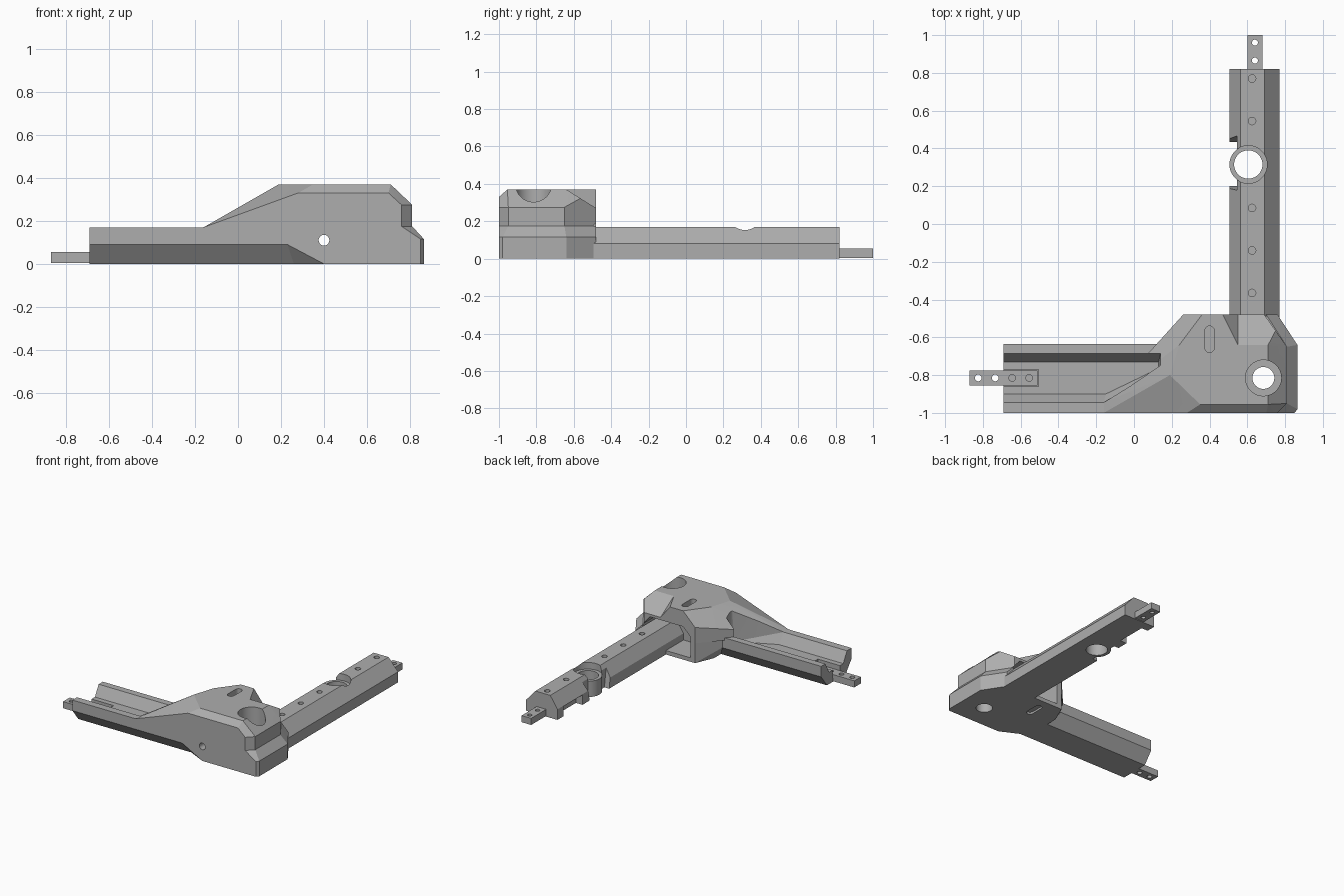
import bpy, bmesh
from mathutils import Matrix, Vector

cube = bpy.data.objects.get("Cube")
if cube:
    bpy.data.objects.remove(cube, do_unlink=True)

grey = bpy.data.materials.new("plain_grey")
grey.use_nodes = True
grey.diffuse_color = (0.42, 0.42, 0.42, 1)
grey.node_tree.nodes["Principled BSDF"].inputs["Base Color"].default_value = (0.42, 0.42, 0.42, 1)


def finish(bm, name):
    bmesh.ops.recalc_face_normals(bm, faces=bm.faces)
    mesh = bpy.data.meshes.new(name)
    bm.to_mesh(mesh)
    bm.free()
    mesh.materials.append(grey)
    ob = bpy.data.objects.new(name, mesh)
    bpy.context.collection.objects.link(ob)
    return ob


def hull(name, points):
    bm = bmesh.new()
    verts = [bm.verts.new(p) for p in points]
    out = bmesh.ops.convex_hull(bm, input=verts)
    spare = {g for g in out["geom_interior"] + out["geom_unused"] if isinstance(g, bmesh.types.BMVert)}
    bmesh.ops.delete(bm, geom=list(spare), context='VERTS')
    bmesh.ops.dissolve_limit(bm, angle_limit=0.005, verts=bm.verts, edges=bm.edges)
    return finish(bm, name)


def layer(z, *xy):
    return [(x, y, z) for x, y in xy]


def box(name, x0, x1, y0, y1, z0, z1):
    return hull(name, [(x, y, z) for x in (x0, x1) for y in (y0, y1) for z in (z0, z1)])


def cylinder(x, y, z0, z1, r, sides=32, name="cutter"):
    bm = bmesh.new()
    bmesh.ops.create_cone(bm, cap_ends=True, segments=sides, radius1=r, radius2=r, depth=z1 - z0,
                          matrix=Matrix.Translation((x, y, (z0 + z1) / 2)))
    return finish(bm, name)


def slot(x, y0, y1, z0, z1, r):
    a = cylinder(x, y0 + r, z0, z1, r, 20)
    pts = [Vector(v.co) for v in a.data.vertices]
    bpy.data.objects.remove(a, do_unlink=True)
    return hull("cutter", pts + [p + Vector((0, y1 - y0 - 2 * r, 0)) for p in pts])


def combine(target, others, op='DIFFERENCE'):
    for other in others:
        mod = target.modifiers.new("join", 'BOOLEAN')
        mod.operation, mod.solver, mod.object = op, 'EXACT', other
        bpy.context.view_layer.objects.active = target
        bpy.ops.object.modifier_apply(modifier=mod.name)
        bpy.data.objects.remove(other, do_unlink=True)


# Corner body: low base, tall hood with ramp, and the side arm
arm_section = [(-1, .09), (-1, .17), (-.635, .17), (-.635, .09), (-.705, 0), (-.93, 0)]
body = hull("corner_body_and_side_arm", [(x, y, z) for x in (-.69, .38) for y, z in arm_section])
right_edge = [(.85, -1), (.865, -.98), (.865, -.64), (.76, -.48)]
base = hull("base",
            layer(0, (.4, -1), (.26, -.48), (.2, -.62), (.2, -.9), *right_edge)
            + layer(.115, (.23, -1), (.26, -.48), (.2, -.6), (.14, -.635), *right_edge)
            + layer(.09, (.23, -1), (.14, -.635))
            + layer(.175, (.23, -1), (.76, -1), (.81, -.95), (.81, -.65), (.7, -.48),
                    (.26, -.48), (.2, -.6), (.14, -.635)))
shoulder = [(.76, -1), (.81, -.95), (.81, -.65), (.69, -.48)]
hood = hull("hood",
            layer(.15, (-.16, -1), (-.16, -.945), (.14, -.745), (.14, -.635), (.2, -.6), (.26, -.48), *shoulder)
            + layer(.17, (-.16, -1), (-.16, -.945), (.14, -.745), (.14, -.635))
            + layer(.275, *shoulder)
            + layer(.27, (.26, -.48))
            + layer(.33, (.28, -1), (.7, -1))
            + layer(.37, (.35, -.955), (.71, -.955), (.71, -.64), (.69, -.48), (.36, -.48), (.19, -.8), (.24, -.64)))
combine(body, [base, hood], 'UNION')

# Sloped rear facet, channel, and the arched cavity under the hood
facet = hull("cutter", layer(.42, (.55, -.72), (.39, -.4), (.9, -.72), (.9, -.4))
             + layer(.22, (.55, -.4), (.9, -.4)))
rim = [(-.75, -.685), (.14, -.685), (.14, -.745), (-.16, -.945), (-.75, -.945)]
channel = hull("cutter", layer(.171, *rim) + layer(.4, *rim)
               + layer(.09, (-.75, -.73), (.13, -.73), (.13, -.765), (-.15, -.9), (-.75, -.9)))
arch = [(.3, .03), (.3, .19), (.36, .25), (.64, .25), (.7, .18), (.7, .03)]
cavity = hull("cutter", [(x, y, z) for y in (-.69, -.4) for x, z in arch])
front_hole = cylinder(0, 0, -.3, .3, .025, 24)
front_hole.data.transform(Matrix.Translation((.4, -.9, .11)) @ Matrix.Rotation(1.5708, 4, 'X'))
combine(body, [facet, channel, cavity, front_hole,
               box("cutter", -.75, -.505, -.86, -.77, .03, .2),
               cylinder(.685, -.815, .2, .5, .095, 40),
               cylinder(.685, -.815, -.1, .5, .058, 40),
               slot(.4, -.68, -.54, .2, .5, .025),
               slot(.4, -.68, -.54, -.1, .015, .025)])

# Long arm with its bolt pits
section = [(.505, 0), (.505, .08), (.565, .17), (.69, .17), (.77, .08), (.77, 0)]
arm = hull("long_arm", [(x, y, z) for y in (-.72, .82) for x, z in section])
notch = hull("cutter", [(x, y, z) for x in (.45, .545)
                        for y, z in ((.215, -.1), (.41, -.1), (.215, .08), (.41, .08), (.17, .2), (.48, .2))])
combine(arm, [notch, box("cutter", .45, .56, .52, .75, -.1, .075)])
combine(arm, [cylinder(.605, .315, 0, .12, .1, 40, "collar")], 'UNION')
combine(arm, [cylinder(.605, .315, .12, .4, .1, 40), cylinder(.605, .315, -.1, .4, .075, 40)]
        + [cylinder(.625, y, .13, .3, .02, 20) for y in (.77, .545, .085, -.14, -.365)])

# Drilled end tabs
side_tab = box("side_arm_tab", -.87, -.51, -.855, -.775, .005, .055)
combine(side_tab, [cylinder(x, -.815, -.1, .2, .018, 20) for x in (-.825, -.735, -.645, -.555)])
long_tab = box("long_arm_tab", .6, .68, .8, 1, .005, .055)
combine(long_tab, [cylinder(.64, y, -.1, .2, .016, 20) for y in (.865, .96)])

# Smooth bores, crisp edges
for ob in (body, arm, side_tab, long_tab):
    bpy.ops.object.select_all(action='DESELECT')
    ob.select_set(True)
    bpy.context.view_layer.objects.active = ob
    bpy.ops.object.shade_smooth_by_angle(angle=0.3)
